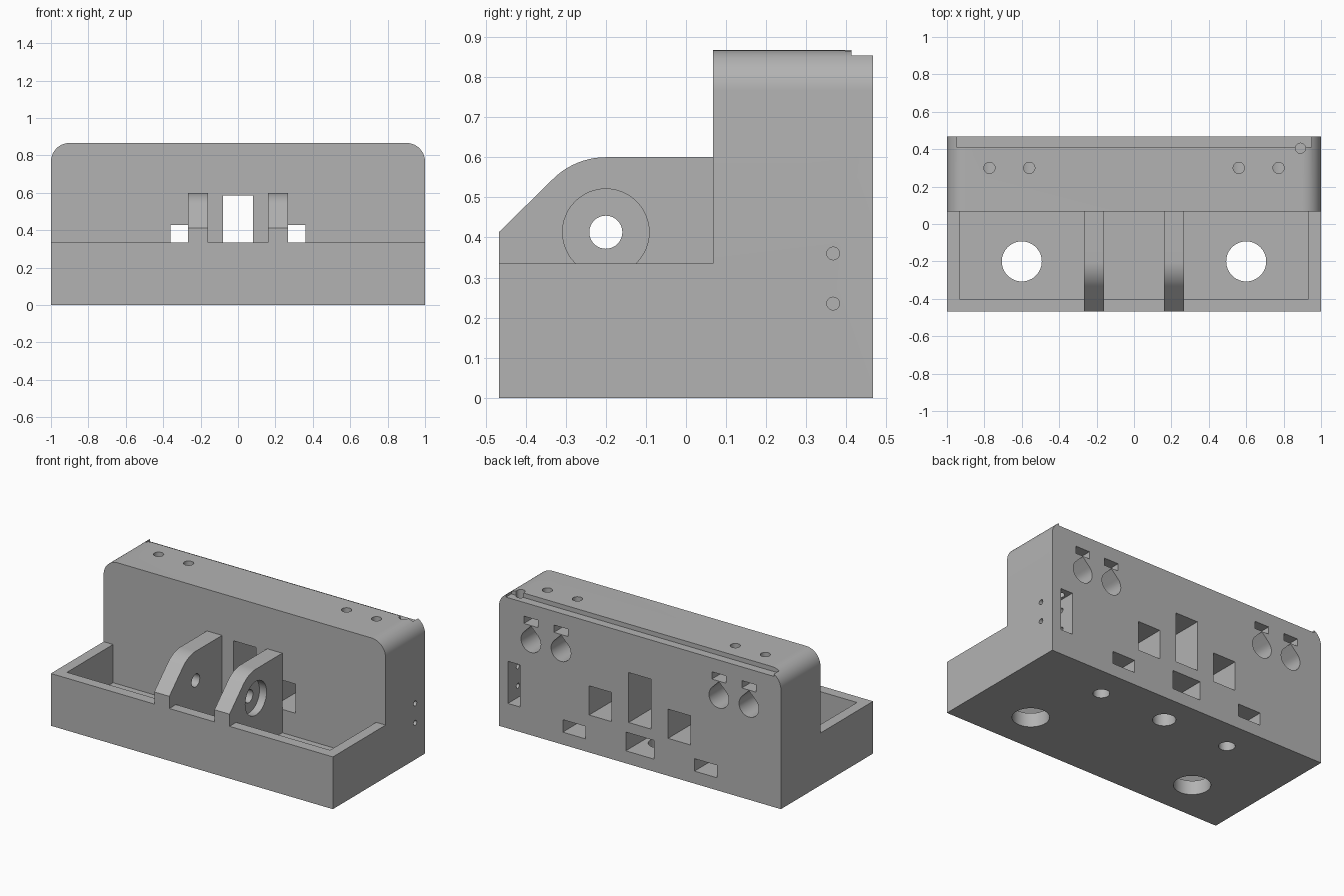
import bpy, bmesh, math

if "Cube" in bpy.data.objects:
    bpy.data.objects.remove(bpy.data.objects["Cube"], do_unlink=True)

grey = bpy.data.materials.new("plain grey")
grey.use_nodes = True
grey.diffuse_color = (0.45, 0.45, 0.45, 1)
grey.node_tree.nodes["Principled BSDF"].inputs["Base Color"].default_value = (0.45, 0.45, 0.45, 1)

# Where the two profile coordinates and the extrusion depth go for each axis
PLACE = {"x": lambda u, v, d: (d, u, v),
         "y": lambda u, v, d: (u, d, v),
         "z": lambda u, v, d: (u, v, d)}


def prism(name, profile, axis, start, end):
    """Extrude a flat profile along an axis."""
    bm = bmesh.new()
    rings = [[bm.verts.new(PLACE[axis](u, v, d)) for u, v in profile] for d in (start, end)]
    bm.faces.new(rings[0])
    bm.faces.new(rings[1])
    n = len(profile)
    for i in range(n):
        j = (i + 1) % n
        bm.faces.new((rings[0][i], rings[0][j], rings[1][j], rings[1][i]))
    bmesh.ops.recalc_face_normals(bm, faces=bm.faces)
    mesh = bpy.data.meshes.new(name)
    bm.to_mesh(mesh)
    bm.free()
    mesh.materials.append(grey)
    obj = bpy.data.objects.new(name, mesh)
    bpy.context.collection.objects.link(obj)
    return obj


def arc(cu, cv, r, a0, a1, steps):
    angles = [math.radians(a0 + (a1 - a0) * i / steps) for i in range(steps + 1)]
    return [(cu + r * math.cos(a), cv + r * math.sin(a)) for a in angles]


def circle(cu, cv, r, steps=32):
    return arc(cu, cv, r, 0, 360, steps)[:-1]


def rect(u0, u1, v0, v1):
    return [(u0, v0), (u1, v0), (u1, v1), (u0, v1)]


def combine(target, other, operation):
    mod = target.modifiers.new("combine", "BOOLEAN")
    mod.operation = operation
    mod.solver = "EXACT"
    mod.object = other
    bpy.context.view_layer.objects.active = target
    bpy.ops.object.modifier_apply(modifier=mod.name)
    bpy.data.objects.remove(other, do_unlink=True)


def cut(target, profile, axis, start, end):
    combine(target, prism("cutter", profile, axis, start, end), "DIFFERENCE")


FRONT, BACK, STEP = -0.467, 0.467, 0.067
RIM, TOP, FLOOR = 0.335, 0.867, 0.09
OUT = 0.6  # cutter end beyond the back

# Main body with rounded top corners, stepped down at the front
outline = ([(-1, 0), (1, 0)] + arc(0.9, TOP - 0.1, 0.1, 0, 90, 12)
           + arc(-0.9, TOP - 0.1, 0.1, 90, 180, 12))
body = prism("housing", outline, "y", FRONT, BACK)
cut(body, rect(-1.2, 1.2, -1, STEP), "z", RIM, 1.2)

# Tray pocket
cut(body, rect(-0.933, 0.933, -0.4, STEP), "z", FLOOR, 0.6)

# Windows through the back wall
cut(body, rect(-0.08, 0.08, 0.267, 0.587), "y", 0, OUT)
for s in (-1, 1):
    cut(body, rect(*sorted((s * 0.2, s * 0.36)), 0.24, 0.427), "y", 0, OUT)

# Nut slots near the bottom with screw holes from below
for x, half, top, r in ((-0.467, 0.08, 0.16, 0.048), (0, 0.1, 0.2, 0.067), (0.467, 0.08, 0.16, 0.048)):
    cut(body, rect(x - half, x + half, 0.08, top), "y", 0.17, OUT)
    cut(body, circle(x, 0.267, r), "z", -0.1, 0.12)

# Large holes in the tray floor
for x in (-0.6, 0.6):
    cut(body, circle(x, -0.2, 0.107, 48), "z", -0.1, 0.2)

# Teardrop sockets in the back, each with a nut slot and a set screw hole
for x in (-0.773, -0.56, 0.56, 0.773):
    teardrop = arc(x, 0.6, 0.07, 135, 405, 30) + [(x, 0.699)]
    cut(body, teardrop, "y", 0.2, OUT)
    cut(body, rect(x - 0.05, x + 0.05, 0.703, 0.75), "y", 0.24, OUT)
    cut(body, circle(x, 0.3, 0.03, 24), "z", 0.62, 1)

# Side pocket with cross holes and a wire hole up to the top channel
cut(body, rect(0.85, 0.936, 0.16, 0.43), "y", 0.3, OUT)
for z in (0.235, 0.36):
    cut(body, circle(0.367, z, 0.016, 20), "x", 0.8, 1.2)
cut(body, circle(0.89, 0.405, 0.027, 24), "z", 0.4, 1)
cut(body, rect(-0.95, 0.95, 0.413, OUT), "z", 0.838, 1)

# Pivot brackets, counterbored on their outer faces
pivot_y, pivot_z, r = -0.2, 0.413, 0.187
for s in (-1, 1):
    side = ([(FRONT, 0.05), (STEP, 0.05), (STEP, 0.6)]
            + arc(pivot_y, pivot_z, r, 90, 135, 10) + [(FRONT, 0.413)])
    bracket = prism("bracket", side, "x", s * 0.16, s * 0.267)
    cut(bracket, circle(pivot_y, pivot_z, 0.0413), "x", s * 0.1, s * 0.4)
    cut(bracket, circle(pivot_y, pivot_z, 0.108, 48), "x", s * 0.217, s * 0.4)
    combine(body, bracket, "UNION")

# Smooth the curved faces, keep edges sharp
bpy.ops.object.select_all(action="DESELECT")
body.select_set(True)
bpy.context.view_layer.objects.active = body
bpy.ops.object.shade_smooth_by_angle(angle=math.radians(30))
